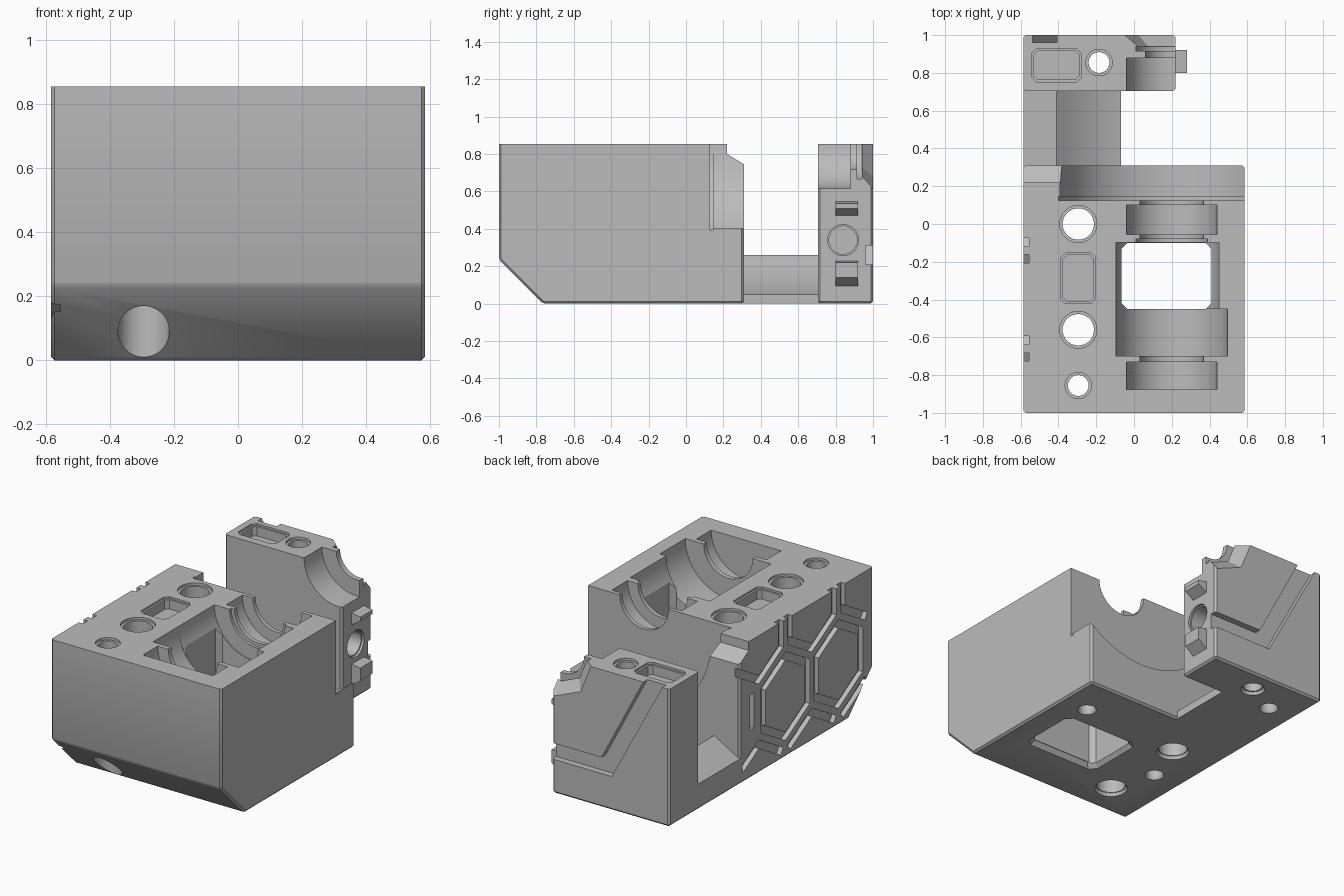
import bpy, bmesh
from math import sin, cos, pi, radians
from mathutils import Vector

if "Cube" in bpy.data.objects:
    bpy.data.objects.remove(bpy.data.objects["Cube"], do_unlink=True)

GREY = bpy.data.materials.new("mid_grey")
GREY.use_nodes = True
GREY.diffuse_color = (0.5, 0.5, 0.5, 1)
GREY.node_tree.nodes["Principled BSDF"].inputs["Base Color"].default_value = (0.5, 0.5, 0.5, 1)

TOP = 0.855
AXLE = 0.2


def solid(name, axis, pts, lo, hi, end=1.0, bevel=0.0):
    """Extrude a 2D profile along an axis; end scales the far cap about its centre."""
    bm = bmesh.new()
    mid = sum((Vector(p) for p in pts), Vector((0, 0))) / len(pts)

    def place(u, v, w):
        return {"x": (w, u, v), "y": (u, w, v), "z": (u, v, w)}[axis]

    a = [bm.verts.new(place(u, v, lo)) for u, v in pts]
    b = [bm.verts.new(place(*(mid + (Vector(p) - mid) * end), hi)) for p in pts]
    bm.faces.new(a)
    bm.faces.new(b[::-1])
    for i in range(len(pts)):
        j = (i + 1) % len(pts)
        bm.faces.new((a[i], b[i], b[j], a[j]))
    bmesh.ops.recalc_face_normals(bm, faces=bm.faces)
    if bevel:
        edges = [e for e in bm.edges if min(v.co.z for v in e.verts) < TOP - 0.12
                 and e.calc_face_angle() > 0.1]
        bmesh.ops.bevel(bm, geom=edges, offset=bevel, segments=1, affect="EDGES")
    mesh = bpy.data.meshes.new(name)
    bm.to_mesh(mesh)
    bm.free()
    mesh.materials.append(GREY)
    ob = bpy.data.objects.new(name, mesh)
    bpy.context.collection.objects.link(ob)
    return ob


def combine(target, other, op="DIFFERENCE"):
    mod = target.modifiers.new("combine", "BOOLEAN")
    mod.operation, mod.object, mod.solver = op, other, "EXACT"
    bpy.context.view_layer.objects.active = target
    bpy.ops.object.modifier_apply(modifier=mod.name)
    bpy.data.objects.remove(other, do_unlink=True)


def cut(target, *args, **kw):
    combine(target, solid("cutter", *args, **kw))


def disc(u, v, r, n=48):
    return [(u + r * cos(2 * pi * i / n), v + r * sin(2 * pi * i / n)) for i in range(n)]


def rect(u0, u1, v0, v1, c=0.0):
    if not c:
        return [(u0, v0), (u1, v0), (u1, v1), (u0, v1)]
    return [(u0 + c, v0), (u1 - c, v0), (u1, v0 + c), (u1, v1 - c),
            (u1 - c, v1), (u0 + c, v1), (u0, v1 - c), (u0, v0 + c)]


def bore(target, r, y0, y1, x=AXLE):
    cut(target, "y", disc(x, TOP, r, 72), y0, y1)


def through_hole(target, x, y, r):
    cut(target, "z", disc(x, y, r), -0.1, 1)
    cut(target, "z", disc(x, y, r + 0.015), TOP - 0.015, 1)
    cut(target, "z", disc(x, y, r + 0.02), -0.02, 0.02, end=0.85)


def pocket(target, x0, x1, y0, y1):
    cut(target, "z", rect(x0, x1, y0, y1, 0.02), TOP - 0.07, 1)
    cut(target, "z", rect(x0 - 0.012, x1 + 0.012, y0 - 0.012, y1 + 0.012, 0.025), TOP - 0.012, 1)


# main housing block with sloped front foot and notched rear shoulder
body = solid("housing_body", "x",
             [(-1, TOP), (-1, 0.235), (-0.765, 0), (0.31, 0), (0.31, 0.745), (0.22, 0.8), (0.22, TOP)],
             -0.585, 0.585, bevel=0.012)

# large round recess in the rear wall
bore(body, 0.592, 0.14, 0.4)
bore(body, 0.6, 0.125, 0.145)

# two bearing seats with narrow necks
for y0, y1 in ((-0.055, 0.1), (-0.875, -0.73)):
    bore(body, 0.24, y0, y1)
bore(body, 0.168, -0.15, 0.2)
bore(body, 0.19, -0.12, -0.08)
bore(body, 0.168, -0.8, -0.6)

# central rotor chamber and its window through the floor
bore(body, 0.295, -0.7, -0.45)
bore(body, 0.273, -0.46, -0.097, x=0.178)
window = rect(-0.065, 0.41, -0.45, -0.1, 0.03)
cut(body, "z", window, -0.1, 1)
cut(body, "z", rect(-0.095, 0.44, -0.48, -0.07, 0.04), -0.01, 0.03, end=0.87)

# row of screw holes and a shallow pocket beside the chamber
for y in (0, -0.56):
    through_hole(body, -0.295, y, 0.083)
through_hole(body, -0.295, -0.855, 0.055)
cut(body, "z", disc(-0.295, -0.855, 0.08), -0.1, 0.3)
pocket(body, -0.375, -0.215, -0.41, -0.165)

# honeycomb grooves engraved in the left-hand wall
R, WIDTH, DEPTH = 0.25, 0.045, 0.03
centres = [(-0.14, 0.38), (-0.66, 0.38)]
centres += [(y, z) for y in (0.12, -0.4, -0.92) for z in (0.83, -0.07)]
for cy, cz in centres:
    for k in range(6):
        a = radians(60 * k)
        out, side = Vector((cos(a), sin(a))), Vector((-sin(a), cos(a)))
        m = Vector((cy, cz)) + out * R * 0.866
        if -0.95 < m.x < 0.24 and 0.1 < m.y < 0.85:
            h, w = side * (R / 2 + 0.012), out * WIDTH / 2
            cut(body, "x", [m - h - w, m + h - w, m + h + w, m - h + w], -0.7, -0.585 + DEPTH)
cut(body, "x", rect(0.17, 0.21, 0.3, 0.52), -0.7, -0.585 + DEPTH)

# low arm joining the block to the rear post, scooped on its upper side
arc = [radians(t) for t in range(225, 255, 3)]
scoop = [(AXLE + 0.85 * cos(t), TOP + 0.85 * sin(t)) for t in arc]
scoop = [p for p in scoop if -0.41 < p[0] < -0.07]
arm = solid("arm", "y", [(-0.585, 0.012), (-0.573, 0), (-0.07, 0), (-0.07, 0.05)] + scoop[::-1]
            + [(-0.41, 0.26), (-0.585, 0.16)], 0.28, 0.75)

# rear post with half-round bearing seat
post = solid("post", "y", rect(-0.585, 0.22, 0, TOP), 0.705, 1, bevel=0.012)
bore(post, 0.24, 0.6, 0.88)
bore(post, 0.14, 0.8, 1.1)
bore(post, 0.19, 0.915, 0.94)
cut(post, "y", disc(AXLE, TOP, 0.26, 8), 1.01, 0.92, end=0.6)
pocket(post, -0.53, -0.29, 0.765, 0.915)
through_hole(post, -0.185, 0.855, 0.055)
cut(post, "x", disc(0.84, 0.34, 0.075), 0, 0.5)
cut(post, "x", disc(0.84, 0.34, 0.083), 0.205, 0.5)

# angled channel on the rear face
cut(post, "y", [(-0.55, 0.88), (-0.19, 0.21), (0.3, 0.21), (0.3, 0.31), (-0.12, 0.31), (-0.42, 0.88)],
    0.96, 1.1)

combine(body, arm, "UNION")
combine(body, post, "UNION")

# blind pin sockets in the underside
for x, y in ((0.4, 0.05), (-0.39, -0.28), (-0.4, 0.745)):
    cut(body, "z", disc(x, y, 0.048), -0.1, 0.12)
    cut(body, "z", disc(x, y, 0.06), -0.01, 0.015, end=0.8)

# two wedge tabs on the side of the post
upper = solid("upper_tab", "y", [(0.2, 0.55), (0.28, 0.535), (0.28, 0.51), (0.2, 0.46)], 0.8, 0.92)
lower = solid("lower_tab", "y", [(0.2, 0.23), (0.28, 0.22), (0.28, 0.14), (0.2, 0.08)], 0.8, 0.92)

for ob in (body, upper, lower):
    bpy.ops.object.select_all(action="DESELECT")
    ob.select_set(True)
    bpy.context.view_layer.objects.active = ob
    bpy.ops.object.shade_smooth_by_angle(angle=radians(25))
